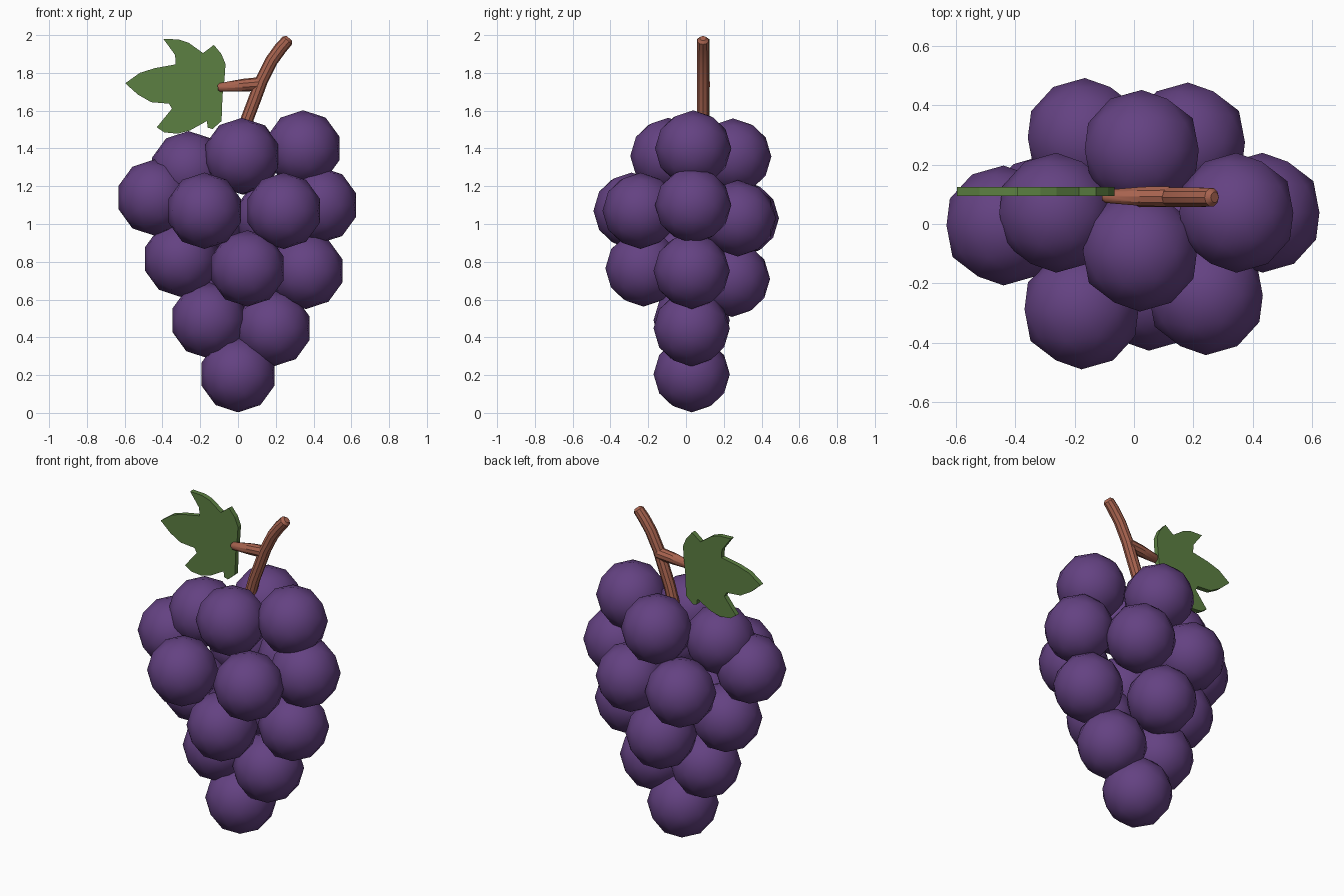
import bpy, bmesh, math
from mathutils import Vector, Matrix

if "Cube" in bpy.data.objects:
    bpy.data.objects.remove(bpy.data.objects["Cube"])


def material(name, color):
    m = bpy.data.materials.new(name)
    m.diffuse_color = (*color, 1)
    m.use_nodes = True
    m.node_tree.nodes["Principled BSDF"].inputs["Base Color"].default_value = m.diffuse_color
    return m


purple = material("grape purple", (0.127, 0.054, 0.223))
green = material("leaf green", (0.107, 0.216, 0.054))
brown = material("stem brown", (0.390, 0.125, 0.078))


def add_object(name, bm, mat, smooth_angle=None):
    bmesh.ops.recalc_face_normals(bm, faces=bm.faces[:])
    mesh = bpy.data.meshes.new(name)
    bm.to_mesh(mesh)
    bm.free()
    mesh.materials.append(mat)
    ob = bpy.data.objects.new(name, mesh)
    bpy.context.collection.objects.link(ob)
    if smooth_angle:
        bpy.ops.object.select_all(action='DESELECT')
        ob.select_set(True)
        bpy.context.view_layer.objects.active = ob
        bpy.ops.object.shade_smooth_by_angle(angle=math.radians(smooth_angle))
    return ob


def tube(name, path, y, sides=10):
    """Tapered tube through (x, z, radius) points in the plane at y."""
    bm = bmesh.new()
    rings = []
    for i, (x, z, r) in enumerate(path):
        a, b = path[max(i - 1, 0)], path[min(i + 1, len(path) - 1)]
        d = Vector((b[0] - a[0], 0, b[1] - a[1])).normalized()
        side = Vector((d.z, 0, -d.x))
        rings.append([bm.verts.new(Vector((x, y, z)) + r * (
            math.cos(t) * side + math.sin(t) * Vector((0, 1, 0))))
            for t in (2 * math.pi * k / sides for k in range(sides))])
    for lo, hi in zip(rings, rings[1:]):
        for k in range(sides):
            n = (k + 1) % sides
            bm.faces.new((lo[k], lo[n], hi[n], hi[k]))
    bm.faces.new(rings[0])
    bm.faces.new(rings[-1])
    return add_object(name, bm, brown, 35)


# Grapes: low-poly balls in rows from the tip upward
R = 0.202
grapes = [
    (0, 0.03, 0.205),
    (-0.155, 0.03, 0.49), (0.187, 0.03, 0.448),
    (0.05, -0.225, 0.765), (-0.30, 0.03, 0.815), (0.36, 0.03, 0.752), (0.0, 0.243, 0.71),
    (-0.177, -0.288, 1.07), (0.242, -0.24, 1.07), (-0.44, -0.005, 1.14),
    (0.433, 0.038, 1.10), (-0.166, 0.29, 1.03), (0.182, 0.275, 1.03),
    (0.02, -0.093, 1.36), (0.345, 0.038, 1.40), (-0.262, 0.038, 1.29), (0.026, 0.25, 1.357),
]
for i, pos in enumerate(grapes):
    bm = bmesh.new()
    bmesh.ops.create_icosphere(bm, subdivisions=2, radius=R,
                               matrix=Matrix.Translation(pos) @ Matrix.Rotation(math.pi / 2, 4, 'X'))
    add_object(f"grape_{i + 1:02d}", bm, purple, 80)

# Main stem and the short leaf stalk
tube("stem", [(0.0, 1.38, 0.034), (0.05, 1.56, 0.034), (0.088, 1.66, 0.034),
              (0.125, 1.76, 0.034), (0.178, 1.865, 0.034), (0.225, 1.93, 0.034),
              (0.262, 1.972, 0.032), (0.272, 1.983, 0.018)], 0.09)
tube("leaf_stalk", [(0.12, 1.742, 0.036), (0.03, 1.735, 0.034),
                    (-0.095, 1.723, 0.023), (-0.107, 1.722, 0.014)], 0.093)

# Lobed leaf: outline extruded to a thin plate
outline = [(-.597, 1.745), (-.52, 1.80), (-.44, 1.825), (-.33, 1.845), (-.333, 1.895),
           (-.395, 1.98), (-.315, 1.977), (-.262, 1.96), (-.185, 1.905), (-.128, 1.948),
           (-.088, 1.90), (-.066, 1.847), (-.072, 1.76), (-.082, 1.68), (-.087, 1.545),
           (-.135, 1.503), (-.160, 1.51), (-.165, 1.545), (-.255, 1.495), (-.32, 1.478),
           (-.39, 1.485), (-.43, 1.512), (-.35, 1.61), (-.365, 1.637), (-.46, 1.645),
           (-.53, 1.685)]
bm = bmesh.new()
face = bm.faces.new([bm.verts.new((x, 0.094, z)) for x, z in outline])
ext = bmesh.ops.extrude_face_region(bm, geom=[face], use_keep_orig=True)
bmesh.ops.translate(bm, vec=(0, 0.03, 0),
                    verts=[v for v in ext["geom"] if isinstance(v, bmesh.types.BMVert)])
add_object("leaf", bm, green)
